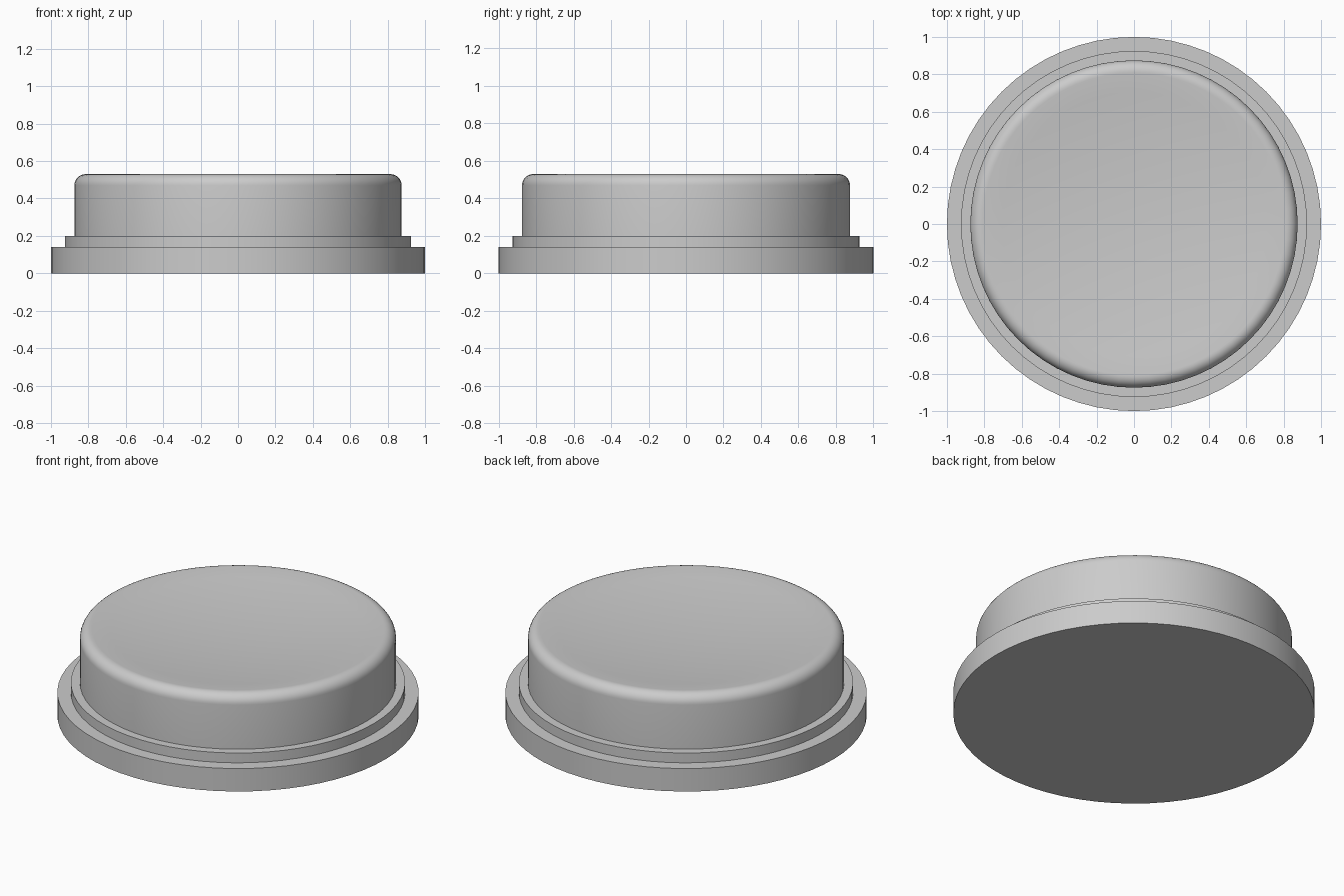
import bpy, bmesh, math

if "Cube" in bpy.data.objects:
    bpy.data.objects.remove(bpy.data.objects["Cube"])

SEGMENTS = 64


def lathe(name, profile):
    """Spin an (r, z) profile around z; the first and last points lie on the axis."""
    bm = bmesh.new()
    verts = [bm.verts.new((r, 0, z)) for r, z in profile]
    edges = [bm.edges.new(pair) for pair in zip(verts, verts[1:])]
    bmesh.ops.spin(bm, geom=verts + edges, cent=(0, 0, 0), axis=(0, 0, 1),
                   angle=math.tau, steps=SEGMENTS, use_duplicate=False)
    bmesh.ops.remove_doubles(bm, verts=bm.verts, dist=1e-4)
    bmesh.ops.recalc_face_normals(bm, faces=bm.faces)
    mesh = bpy.data.meshes.new(name)
    bm.to_mesh(mesh)
    bm.free()
    obj = bpy.data.objects.new(name, mesh)
    bpy.context.collection.objects.link(obj)
    bpy.context.view_layer.objects.active = obj
    bpy.ops.object.select_all(action='DESELECT')
    obj.select_set(True)
    bpy.ops.object.shade_smooth_by_angle(angle=math.radians(35))
    return obj


# Stepped housing: wide flange with a narrower collar
lathe("stepped_base", [(0, 0), (1, 0), (1, 0.14), (0.925, 0.14),
                       (0.925, 0.2), (0, 0.2)])

# Push cap: straight wall, rounded rim and shallow dished top
RADIUS, TOP, FILLET, DISH = 0.875, 0.53, 0.06, 0.05
rim = RADIUS - FILLET
cap = [(0, 0.19), (RADIUS, 0.19)]
for i in range(9):
    a = math.radians(97) * i / 8
    cap.append((rim + FILLET * math.cos(a), TOP - FILLET + FILLET * math.sin(a)))
edge_r, edge_z = cap[-1]
for i in range(7, -1, -1):
    t = i / 8
    cap.append((edge_r * t, edge_z - DISH * (1 - t * t)))
lathe("push_cap", cap)
